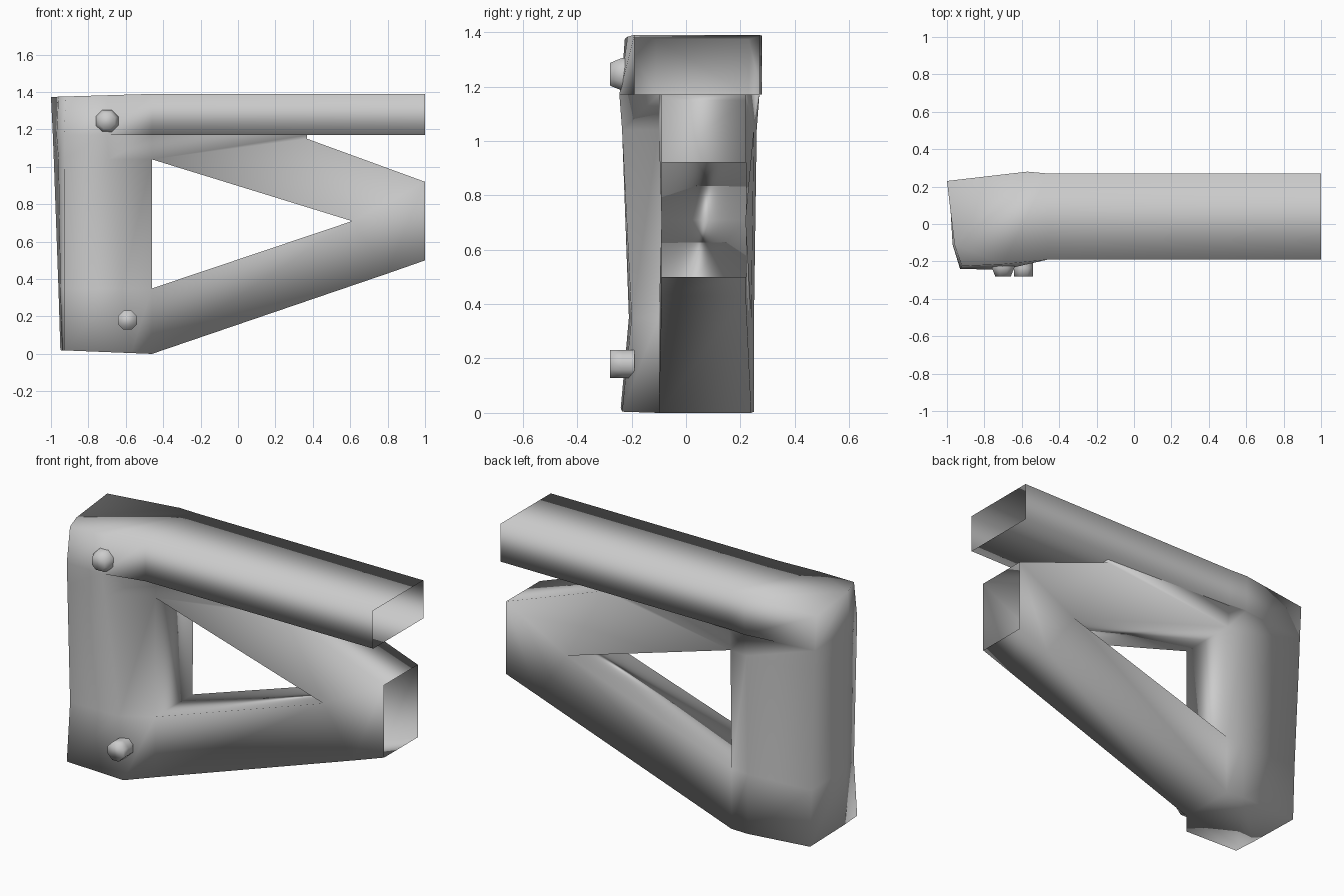
import bpy, bmesh, math
from mathutils import Vector

cube = bpy.data.objects.get("Cube")
if cube:
    bpy.data.objects.remove(cube, do_unlink=True)

grey = bpy.data.materials.new("plain_grey")
grey.use_nodes = True
colour = (0.6, 0.6, 0.6, 1)
grey.diffuse_color = colour
grey.node_tree.nodes["Principled BSDF"].inputs["Base Color"].default_value = colour


def finish(bm, name):
    """Weld a mesh, shade it smooth and place it in the scene."""
    bmesh.ops.remove_doubles(bm, verts=bm.verts, dist=0.002)
    bmesh.ops.recalc_face_normals(bm, faces=bm.faces)
    for face in bm.faces:
        face.smooth = True
    mesh = bpy.data.meshes.new(name)
    bm.to_mesh(mesh)
    bm.free()
    mesh.materials.append(grey)
    obj = bpy.data.objects.new(name, mesh)
    bpy.context.collection.objects.link(obj)


def add_face(bm, points):
    bm.faces.new([bm.verts.new(p) for p in points])


INNER = -0.46   # where the beams leave the post
END = 1.0       # open ends of the beams


def post_ring(z, tilt, back_left, left, front_left, ridge, inner_y, back_y):
    """Cross-section of the post, slightly tilted towards its outer side."""
    plan = [back_left, left, front_left, ridge, (INNER, inner_y),
            (INNER, back_y), (-0.57, back_y + 0.01)]
    return [Vector((x, y, z + tilt * (INNER - x))) for x, y in plan]


def add_post(bm):
    rings = [
        post_ring(0, 0.04, (-.95, .22), (-.94, -.11), (-.93, -.24), (-.57, -.235), -.1, .24),
        post_ring(.35, 0, (-.96, .22), (-.95, -.11), (-.93, -.21), (-.62, -.2), -.1, .24),
        post_ring(1.04, 0, (-.985, .23), (-.96, -.11), (-.93, -.235), (-.69, -.235), -.1, .25),
        post_ring(1.17, 0, (-.99, .23), (-.97, -.11), (-.93, -.24), (-.7, -.245), -.1, .26),
        post_ring(1.17, 0, (-.99, .23), (-.97, -.11), (-.93, -.24), (-.7, -.245), -.19, .27),
        post_ring(1.39, -.03, (-1, .23), (-.96, -.11), (-.92, -.225), (-.7, -.215), -.19, .27),
    ]
    for level, (low, high) in enumerate(zip(rings, rings[1:])):
        for i in range(len(low)):
            # the post opens into the hollow beams on its inner side
            if i == 4 and level in (0, 2, 4):
                continue
            j = (i + 1) % len(low)
            quad = [low[i], low[j], high[j], high[i]]
            unique = []
            for p in quad:
                if all((p - q).length > 0.002 for q in unique):
                    unique.append(p)
            if len(unique) > 2:
                add_face(bm, unique)
    add_face(bm, rings[0])
    add_face(bm, rings[-1])


def add_beam(bm):
    # hollow top beam, open at its far end
    section = [(-.19, 1.17), (-.19, 1.39), (.27, 1.39), (.27, 1.17)]
    for (y0, z0), (y1, z1) in zip(section, section[1:] + section[:1]):
        add_face(bm, [(INNER, y0, z0), (END, y0, z0), (END, y1, z1), (INNER, y1, z1)])


def add_struts(bm):
    # forked hollow brace: two struts meeting in one open end
    crotch, elbow = (.61, .71), (.8, .43)
    low_in, low_top = (INNER, 0), (INNER, .35)
    up_low, up_top = (INNER, 1.04), (INNER, 1.17)
    end_low, end_top = (END, .5), (END, .92)
    notch_low, notch_top = (.37, 1.15), (.37, 1.17)

    def at(point, back):
        x, z = point
        if x > INNER:
            y = .22 if back else -.09
        else:
            y = (.26 if z > 1.1 else .25 if z > 1 else .24) if back else -.1
        return x, y, z

    sides = [[low_in, elbow, crotch, low_top],
             [elbow, end_low, end_top, crotch],
             [crotch, end_top, notch_low, up_low],
             [up_low, notch_low, notch_top, up_top]]
    for back in (False, True):
        for side in sides:
            add_face(bm, [at(p, back) for p in side])
    walls = [(low_in, elbow), (elbow, end_low), (low_top, crotch),
             (crotch, up_low), (end_top, notch_low), (notch_low, notch_top)]
    for a, b in walls:
        add_face(bm, [at(a, False), at(b, False), at(b, True), at(a, True)])


frame = bmesh.new()
add_post(frame)
add_beam(frame)
add_struts(frame)
finish(frame, "bracket_frame")


def add_peg(name, x, z, base_radius, tip_radius):
    """Short eight-sided peg on the front of the post."""
    bm = bmesh.new()
    levels = []
    for y, r in ((-.19, base_radius), (-.235, base_radius), (-.28, tip_radius)):
        levels.append([(x + r * math.cos(a), y, z + r * math.sin(a))
                       for a in (math.tau * (k + .5) / 8 for k in range(8))])
    for near, far in zip(levels, levels[1:]):
        for k in range(8):
            n = (k + 1) % 8
            add_face(bm, [near[k], near[n], far[n], far[k]])
    add_face(bm, levels[-1])
    finish(bm, name)


add_peg("upper_peg", -.7, 1.245, .065, .045)
add_peg("lower_peg", -.59, .18, .055, .055)
